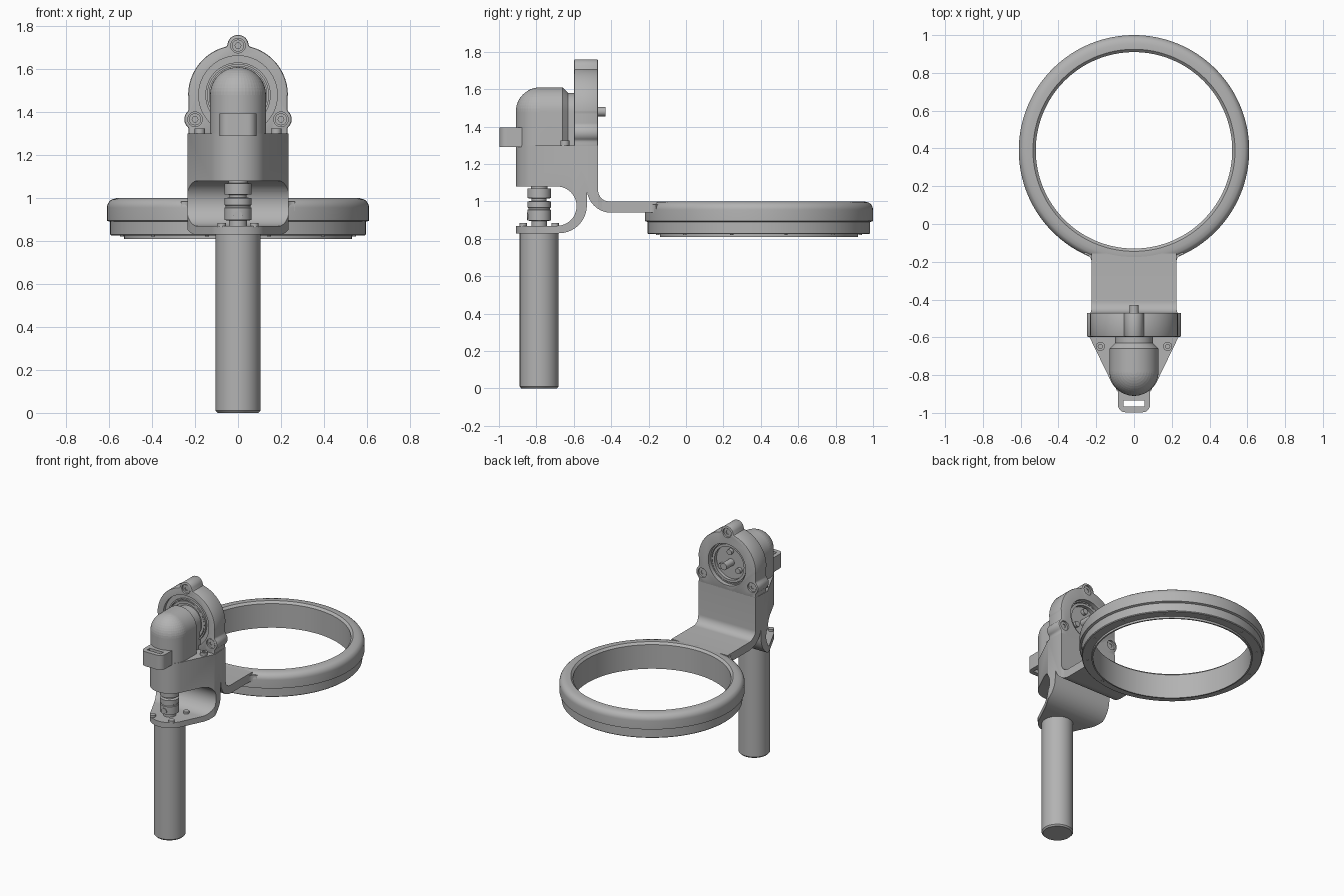
import bpy, bmesh
from math import sin, cos, pi, radians, sqrt, atan2
from mathutils import Vector

cube = bpy.data.objects.get("Cube")
if cube:
    bpy.data.objects.remove(cube, do_unlink=True)

grey = bpy.data.materials.new("plain_grey")
grey.use_nodes = True
grey.diffuse_color = (0.45, 0.45, 0.45, 1)
grey.node_tree.nodes["Principled BSDF"].inputs["Base Color"].default_value = (0.45, 0.45, 0.45, 1)


def finish(name, bm):
    bmesh.ops.remove_doubles(bm, verts=bm.verts, dist=1e-5)
    bmesh.ops.recalc_face_normals(bm, faces=bm.faces)
    mesh = bpy.data.meshes.new(name)
    bm.to_mesh(mesh)
    bm.free()
    mesh.materials.append(grey)
    obj = bpy.data.objects.new(name, mesh)
    bpy.context.collection.objects.link(obj)
    return obj


def activate(obj):
    bpy.ops.object.select_all(action="DESELECT")
    obj.select_set(True)
    bpy.context.view_layer.objects.active = obj


def smooth(obj):
    activate(obj)
    bpy.ops.object.shade_smooth_by_angle(angle=radians(30))
    return obj


def bevel(obj, width, limit=50):
    mod = obj.modifiers.new("soft_edges", "BEVEL")
    mod.width, mod.segments = width, 2
    mod.limit_method, mod.angle_limit = "ANGLE", radians(limit)
    activate(obj)
    bpy.ops.object.modifier_apply(modifier=mod.name)
    return obj


def boolean(obj, cutter, operation="DIFFERENCE"):
    mod = obj.modifiers.new("cut", "BOOLEAN")
    mod.object, mod.operation, mod.solver = cutter, operation, "EXACT"
    activate(obj)
    bpy.ops.object.modifier_apply(modifier=mod.name)
    bpy.data.objects.remove(cutter, do_unlink=True)


def arc(cx, cy, r, start, end, n=16):
    angles = [radians(start + (end - start) * i / n) for i in range(n + 1)]
    return [(cx + r * cos(a), cy + r * sin(a)) for a in angles]


def prism(name, outline, axis, lo, hi):
    place = {"x": lambda p, t: (t, p[0], p[1]),
             "y": lambda p, t: (p[0], t, p[1]),
             "z": lambda p, t: (p[0], p[1], t)}[axis]
    bm = bmesh.new()
    ends = [[bm.verts.new(place(p, t)) for p in outline] for t in (lo, hi)]
    bm.faces.new(ends[0])
    bm.faces.new(ends[1])
    for i in range(len(outline)):
        j = i - 1
        bm.faces.new((ends[0][j], ends[0][i], ends[1][i], ends[1][j]))
    return finish(name, bm)


def disc(name, center, r, axis, lo, hi, n=32):
    return prism(name, arc(*center, r, 0, 360 - 360 / n, n - 1), axis, lo, hi)


def lathe(name, profile, cy, n=64, hollow=False):
    bm = bmesh.new()
    verts = [bm.verts.new((r, cy, z)) for r, z in profile]
    pairs = list(zip(verts, verts[1:]))
    if hollow:
        pairs.append((verts[-1], verts[0]))
    edges = [bm.edges.new(p) for p in pairs]
    bmesh.ops.spin(bm, geom=verts + edges, cent=(0, cy, 0), axis=(0, 0, 1),
                   angle=2 * pi, steps=n, use_duplicate=False)
    return smooth(finish(name, bm))


RING_Y, GRIP_Y, BORE_Z = 0.39, -0.785, 1.48

# Large hoop with rounded upper rim and stepped underside
rim = arc(0.565, 0.955, 0.045, 0, 60, 5)
lathe("hoop", [(0.52, 0.81), (0.53, 0.81), (0.53, 0.825), (0.59, 0.825), (0.595, 0.83),
               (0.595, 0.89), (0.61, 0.895)] + rim + [(0.565, 1.0), (0.535, 1.0), (0.52, 0.985)],
      RING_Y, 128, True)
for i in range(12):
    a = 2 * pi * (i + 0.5) / 12
    disc("hoop_screw", (0.56 * cos(a), RING_Y + 0.56 * sin(a)), 0.009, "z", 0.822, 0.828, 12)

# Bracket: side outline with the open C and the neck, trimmed by a plan outline
side = ([(-0.92, 0.83)] + arc(-0.68, 0.98, 0.15, -90, 0)
        + arc(-0.40, 1.07, 0.13, 180, 270)
        + [(-0.155, 0.94), (-0.155, 1.0)]
        + arc(-0.41, 1.06, 0.06, 270, 180, 10)
        + [(-0.47, 1.3), (-0.92, 1.3), (-0.92, 1.08)]
        + arc(-0.69, 0.975, 0.105, 90, -90, 24) + [(-0.92, 0.87)])
bracket = prism("bracket", side, "x", -0.3, 0.3)
plan = (arc(0, -0.775, 0.135, -154, -26, 32)
        + [(0.235, -0.6), (0.23, -0.47), (0.225, -0.45), (0.225, 0.0),
           (-0.225, 0.0), (-0.225, -0.45), (-0.23, -0.47), (-0.235, -0.6)])
boolean(bracket, prism("plan_trim", plan, "z", 0.5, 1.5), "INTERSECT")

# Small fillets where the neck meets the hoop
for s in (-1, 1):
    curve = arc(s * 0.265, -0.2, 0.04, 180 if s > 0 else 0, 90, 6)
    prism("neck_fillet", curve + [(s * 0.25, -0.13), (s * 0.2, -0.13), (s * 0.2, -0.2)],
          "z", 0.94, 0.985)

# Mounting plate: arch with three lugs, sampled outward from the bore
lugs = [(0, 1.71), (-0.2, 1.367), (0.2, 1.367)]


def reach(a):
    dx, dz = cos(a), sin(a)
    best = 0.232
    if dz < 0:
        best = min(0.23 / max(abs(dx), 1e-6), 0.19 / -dz)
    for lx, lz in lugs:
        along = lx * dx + (lz - BORE_Z) * dz
        gap = lx * lx + (lz - BORE_Z) ** 2 - along * along
        if along > 0 and gap < 0.05 ** 2:
            best = max(best, along + sqrt(0.05 ** 2 - gap))
    return best


angles = [2 * pi * i / 240 for i in range(240)]
outline = [(reach(a) * cos(a), BORE_Z + reach(a) * sin(a)) for a in angles]
plate = bevel(prism("mounting_plate", outline, "y", -0.598, -0.47), 0.008, 60)
boolean(plate, disc("bore", (0, BORE_Z), 0.15, "y", -0.7, -0.4, 64))
boolean(plate, disc("front_recess", (0, BORE_Z), 0.183, "y", -0.7, -0.575, 64))
for lug in lugs:
    boolean(plate, disc("lug_hole", lug, 0.034, "y", -0.7, -0.4, 24))
    head = disc("lug_screw", lug, 0.028, "y", -0.592, -0.478, 24)
    for lo, hi in ((-0.7, -0.58), (-0.49, -0.4)):
        boolean(head, disc("socket", lug, 0.014, "y", lo, hi, 6))
    smooth(head)
    smooth(disc("lug_fill", lug, 0.036, "y", -0.585, -0.483, 24))
smooth(bracket)
smooth(plate)

# Bearing rings, drive face, shaft and face bolts inside the bore
for name, outer, inner, lo, hi in (("outer_bearing_ring", 0.168, 0.142, -0.59, -0.5),
                                   ("inner_bearing_ring", 0.136, 0.118, -0.585, -0.495)):
    ring = disc(name, (0, BORE_Z), outer if outer < 0.15 else 0.152, "y", lo, hi, 64)
    boolean(ring, disc("ring_hole", (0, BORE_Z), inner, "y", -0.7, -0.4, 64))
    smooth(ring)
smooth(disc("drive_face", (0, BORE_Z), 0.145, "y", -0.57, -0.52, 48))
smooth(disc("drive_shaft", (0, BORE_Z), 0.025, "y", -0.57, -0.43, 24))
for cx, cz in arc(0, BORE_Z, 0.08, 90, 330, 2):
    smooth(disc("face_bolt", (cx, cz), 0.02, "y", -0.53, -0.495, 16))

# Domed motor cover: hull of a dome, its base and its chamfered back
bm = bmesh.new()
bmesh.ops.create_uvsphere(bm, u_segments=48, v_segments=24, radius=0.13)
bmesh.ops.translate(bm, verts=bm.verts, vec=(0, -0.78, BORE_Z))
for x, y in arc(0, -0.78, 0.13, -180, 0, 24):
    bm.verts.new((x, y, 1.27))
for r, y in ((0.13, -0.66), (0.1, -0.63)):
    for x, z in arc(0, BORE_Z, r, 0, 180, 24):
        bm.verts.new((x, y, z))
    for s in (-1, 1):
        bm.verts.new((s * r, y, 1.27))
hull = bmesh.ops.convex_hull(bm, input=bm.verts)
spare = {v for v in hull["geom_interior"] + hull["geom_unused"] if isinstance(v, bmesh.types.BMVert)}
bmesh.ops.delete(bm, geom=list(spare), context="VERTS")
smooth(finish("motor_cover", bm))
neck = arc(0, BORE_Z, 0.1, 0, 180, 24) + [(-0.1, 1.29), (0.1, 1.29)]
smooth(prism("motor_collar", neck, "y", -0.64, -0.56))

# Strap loop on the front of the cover
loop_outline = (arc(-0.045, -0.957, 0.04, 180, 270, 8) + arc(0.045, -0.957, 0.04, 270, 360, 8)
                + [(0.085, -0.86), (-0.085, -0.86)])
loop = prism("strap_loop", loop_outline, "z", 1.29, 1.395)
boolean(loop, prism("slot", [(-0.055, -0.965), (0.055, -0.965), (0.055, -0.935),
                             (-0.055, -0.935)], "z", 1.2, 1.5))
smooth(loop)

# Bolts on the shoulders and on the lower plate
for s in (-1, 1):
    bolt = disc("shoulder_bolt", (s * 0.178, -0.648), 0.024, "z", 1.29, 1.325, 24)
    boolean(bolt, disc("socket", (s * 0.178, -0.648), 0.012, "z", 1.31, 1.4, 6))
    smooth(bolt)
    for y in (-0.87, -0.7):
        smooth(disc("lower_bolt", (s * 0.075, y), 0.02, "z", 0.865, 0.885, 16))

# Stacked shaft coupling between the block and the lower plate
lathe("coupling", [(0, 0.865), (0.042, 0.865), (0.042, 0.895), (0.063, 0.898), (0.063, 0.955),
                   (0.058, 0.958), (0.058, 0.965), (0.063, 0.968), (0.063, 1.0), (0.04, 1.003),
                   (0.04, 1.015), (0.063, 1.018), (0.063, 1.068), (0.045, 1.07), (0.045, 1.085),
                   (0, 1.085)], GRIP_Y, 40)
smooth(disc("coupling_screw", (0, 0.92), 0.02, "y", -0.851, -0.82, 16))

# Long round handle
lathe("handle", [(0, 0), (0.095, 0), (0.104, 0.01), (0.104, 0.835), (0, 0.835)], GRIP_Y)
